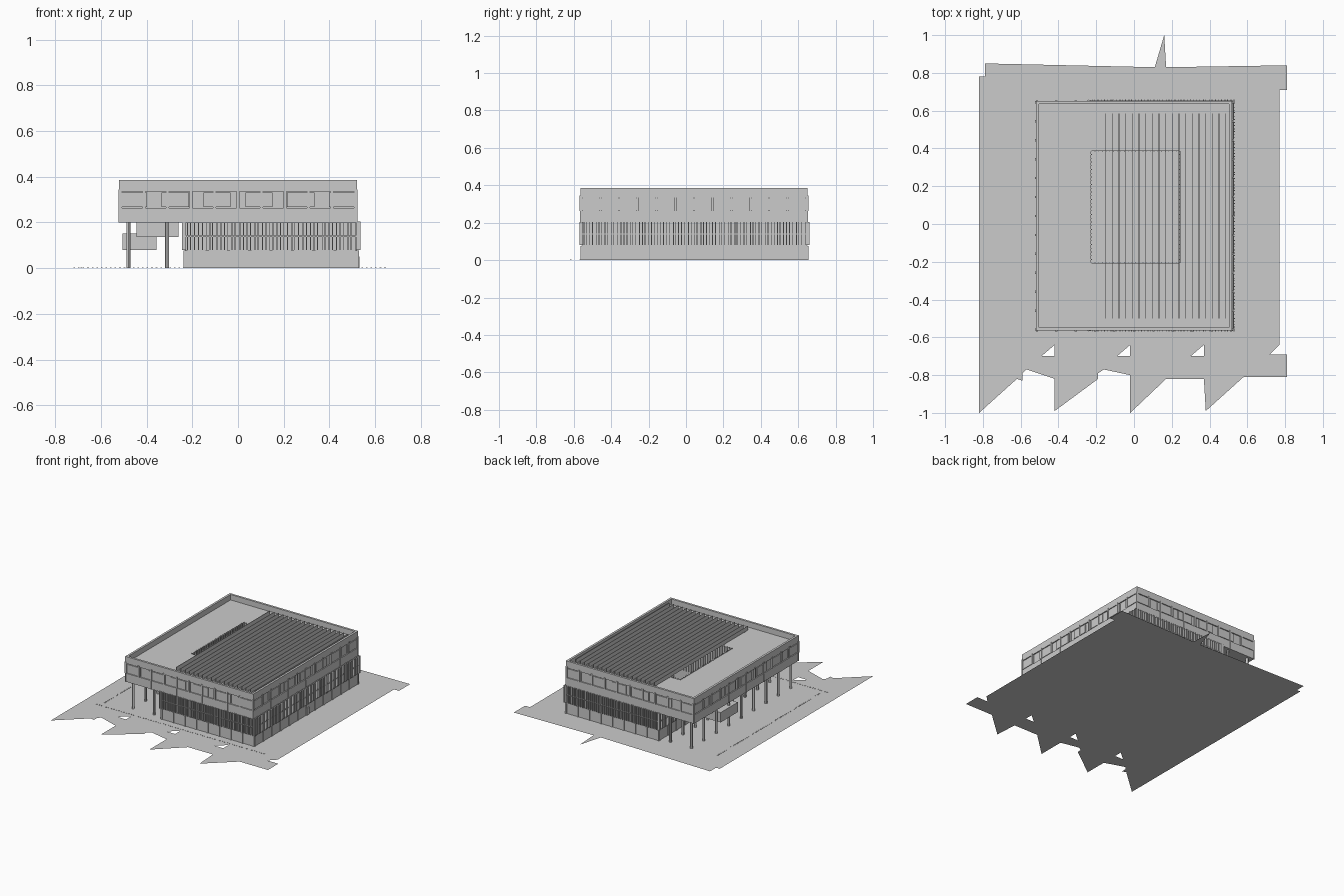
import bpy, bmesh, random
from mathutils import Matrix, Vector

random.seed(4)
cube = bpy.data.objects.get("Cube")
if cube:
    bpy.data.objects.remove(cube, do_unlink=True)

grey = bpy.data.materials.new("pale grey")
grey.use_nodes = True
grey.diffuse_color = (0.6, 0.6, 0.6, 1)
grey.node_tree.nodes["Principled BSDF"].inputs["Base Color"].default_value = (0.6, 0.6, 0.6, 1)


def finish(name, bm):
    me = bpy.data.meshes.new(name)
    bm.to_mesh(me)
    bm.free()
    me.materials.append(grey)
    ob = bpy.data.objects.new(name, me)
    bpy.context.collection.objects.link(ob)
    return ob


def add_box(bm, x0, x1, y0, y1, z0, z1):
    size = Vector((x1 - x0, y1 - y0, z1 - z0))
    mid = Vector((x0 + x1, y0 + y1, z0 + z1)) / 2
    bmesh.ops.create_cube(bm, size=1, matrix=Matrix.Translation(mid) @ Matrix.Diagonal((*size, 1)))


def boxes(name, items):
    bm = bmesh.new()
    for it in items:
        add_box(bm, *it)
    return finish(name, bm)


def grow(rect, d):
    x0, y0, x1, y1 = rect
    return (x0 - d, y0 - d, x1 + d, y1 + d)


def frame(name, outer, inner, z0, z1):
    """Rectangular ring; rectangles are x0, y0, x1, y1."""
    bm = bmesh.new()
    loops = []
    for rect in (outer, inner):
        for z in (z0, z1):
            x0, y0, x1, y1 = rect
            loops.append([bm.verts.new((x, y, z)) for x, y in ((x0, y0), (x1, y0), (x1, y1), (x0, y1))])
    ob, ot, ib, it = loops
    for a, b in ((ob, ot), (ot, it), (it, ib), (ib, ob)):
        for i in range(4):
            j = (i + 1) % 4
            bm.faces.new((a[i], a[j], b[j], b[i]))
    bmesh.ops.recalc_face_normals(bm, faces=bm.faces)
    return finish(name, bm)


def along_sides(rect, pitch, width, out, inn, z0, z1, jitter=0):
    """Upright boxes spaced along all four sides of a rectangle."""
    x0, y0, x1, y1 = rect
    items = []
    for lo, hi, is_x in ((x0, x1, True), (y0, y1, False)):
        n = round((hi - lo) / pitch)
        for i in range(n + 1):
            c = lo + width / 2 + (hi - lo - width) * i / n
            if 0 < i < n:
                c += random.uniform(-jitter, jitter)
            a, b = c - width / 2, c + width / 2
            if is_x:
                items += [(a, b, y0 - out, y0 + inn, z0, z1), (a, b, y1 - inn, y1 + out, z0, z1)]
            else:
                items += [(x0 - out, x0 + inn, a, b, z0, z1), (x1 - inn, x1 + out, a, b, z0, z1)]
    return items


# Ground sheet with ragged edge and three triangular holes
outline = [(-.82, .78), (-.79, .78), (-.79, .85), (.11, .83), (.16, 1), (.17, .83), (.81, .84),
           (.81, .71), (.77, .71), (.77, -.64), (.72, -.69), (.81, -.69), (.81, -.81), (.58, -.81),
           (.38, -.99), (.37, -.82), (.17, -.82), (-.02, -1), (-.02, -.8), (-.16, -.77), (-.19, -.79),
           (-.19, -.82), (-.42, -.99), (-.42, -.82), (-.57, -.77), (-.59, -.79), (-.59, -.83),
           (-.62, -.82), (-.82, -1)]
holes = [[(x, -.64), (x - .07, -.7), (x, -.7)] for x in (-.42, -.02, .37)]
bm = bmesh.new()
for loop in [outline] + holes:
    vs = [bm.verts.new((x, y, 0)) for x, y in loop]
    for i, v in enumerate(vs):
        bm.edges.new((v, vs[(i + 1) % len(vs)]))
bmesh.ops.triangle_fill(bm, use_beauty=True, edges=bm.edges[:], normal=(0, 0, 1))
for f in bm.faces:
    f.normal_update()
    if f.normal.z < 0:
        f.normal_flip()
finish("ground", bm)

# Small studs set in the paving
studs = [(-.72 + .02 * i, -.62) for i in range(69)] + [(-.69, -.57 + .02 * i) for i in range(60)]
boxes("paving_studs", [(x, x + .007, y, y + .007, 0, .002) for x, y in studs])

hall = (-.235, -.56, .525, .65)
upper = (-.52, -.565, .52, .65)
court = (-.228, -.21, .245, .39)

# Ground floor with piers and a side door
frame("ground_floor", hall, court, 0, .078)
boxes("ground_floor_piers", along_sides(hall, .1, .014, .004, .002, 0, .076))
boxes("side_door", [(.52, .531, .04, .07, 0, .05)])

# Louvred middle floor
frame("middle_floor", grow(hall, -.004), court, .078, .2)
boxes("middle_floor_fins", along_sides(grow(hall, .006), .0165, .004, .004, .014, .08, .205, .003))
frame("fin_rail", grow(hall, .004), grow(hall, -.002), .136, .142)

# Overhanging upper floor: recessed core, cladding bands, panels
frame("upper_floor", grow(upper, -.008), court, .2, .345)
frame("lower_cladding", upper, grow(upper, -.009), .2, .262)
frame("parapet", upper, grow(upper, -.016), .335, .385)
boxes("window_panels", along_sides(grow(upper, -.001), .2, .12, .0, .009, .267, .33))
boxes("window_mullions", along_sides(upper, .1, .012, .004, .009, .262, .345))
boxes("cladding_joints", along_sides(upper, .2, .006, .003, .004, .2, .262))

# Fins inside the courtyard
boxes("courtyard_fins", along_sides(court, .02, .004, .002, .006, .08, .35))

# Roof slats
n = 19
slats = []
for i in range(n):
    x = -.15 + .0353 * i
    slats.append((x - .002, x + .002, -.5, .585, .35, .38))
boxes("roof_slats", slats)
boxes("slat_beams", [(-.15, .487, y, y + .008, .345, .352) for y in (-.47, -.23, .4, .55)])

# Columns under the overhang
bm = bmesh.new()
for x in (-.48, -.31):
    for i in range(9):
        y = -.53 + .144 * i
        bmesh.ops.create_cone(bm, cap_ends=True, segments=12, radius1=.009, radius2=.009, depth=.2,
                              matrix=Matrix.Translation((x, y, .1)))
columns = finish("columns", bm)
bpy.context.view_layer.objects.active = columns
columns.select_set(True)
bpy.ops.object.shade_smooth_by_angle()
columns.select_set(False)

# Hanging boxes under the overhang
boxes("hanging_box_low", [(-.505, -.357, .12, .32, .08, .152)])
boxes("hanging_box_high", [(-.445, -.26, .1, .34, .137, .2)])
